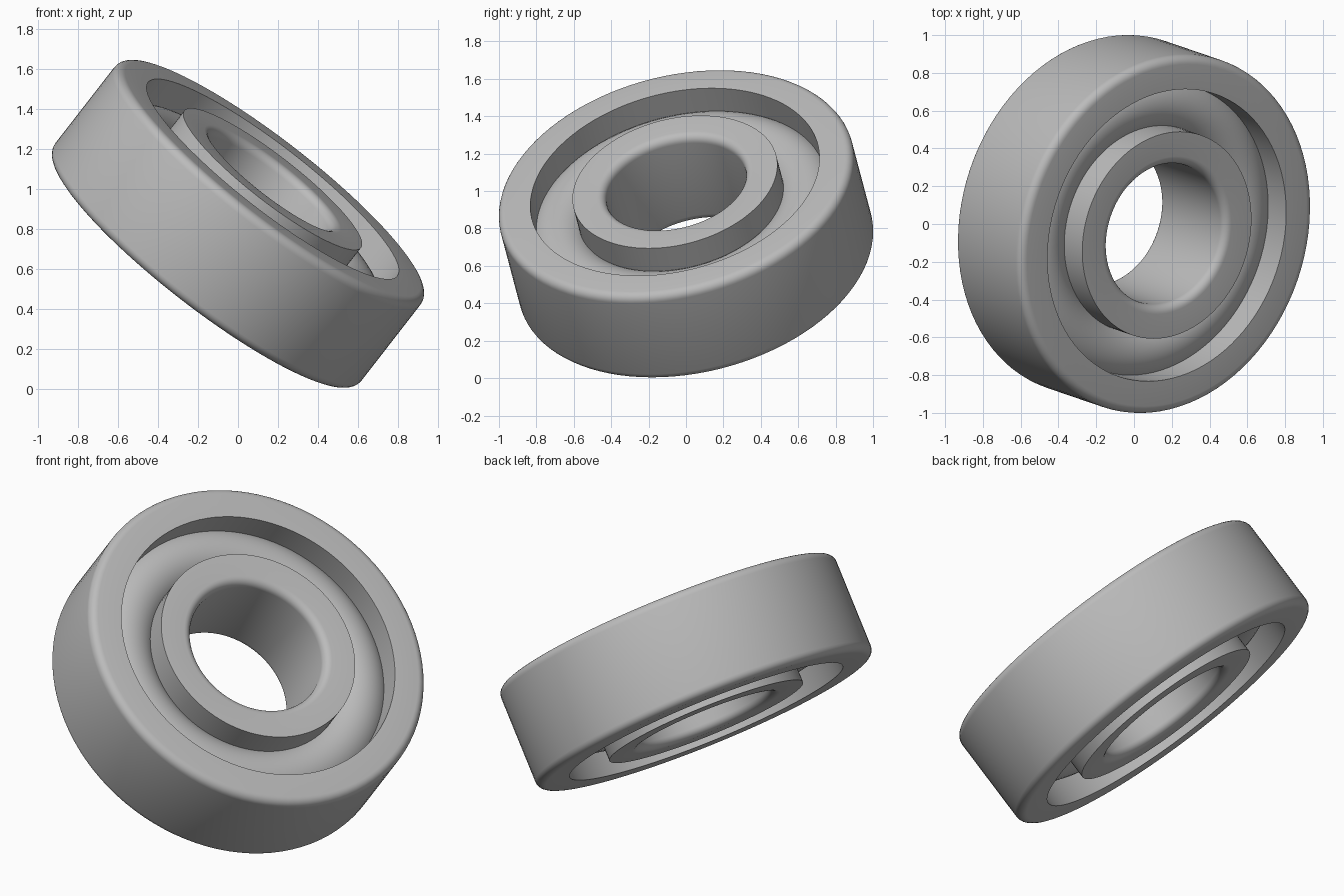
import bpy
import bmesh
import math
from mathutils import Matrix, Vector

if "Cube" in bpy.data.objects:
    bpy.data.objects.remove(bpy.data.objects["Cube"], do_unlink=True)

SEGMENTS = 96
HALF_WIDTH = 0.29
FILLET = 0.045
AXIS = Vector((0.6, -0.205, 0.773)).normalized()
PLACE = Matrix.Translation((0, 0, 0.825)) @ AXIS.to_track_quat("Z", "Y").to_matrix().to_4x4()

steel = bpy.data.materials.new("steel_grey")
steel.use_nodes = True
steel.diffuse_color = (0.5, 0.5, 0.5, 1)
steel.node_tree.nodes["Principled BSDF"].inputs["Base Color"].default_value = (0.5, 0.5, 0.5, 1)


def lathe(name, profile):
    """Revolve a closed (radius, height) profile about the tilted axis."""
    bm = bmesh.new()
    rings = []
    for i in range(SEGMENTS):
        a = 2 * math.pi * i / SEGMENTS
        rings.append([bm.verts.new((r * math.cos(a), r * math.sin(a), z)) for r, z in profile])
    n = len(profile)
    for i, ring in enumerate(rings):
        after = rings[(i + 1) % SEGMENTS]
        for j in range(n):
            k = (j + 1) % n
            bm.faces.new((ring[j], after[j], after[k], ring[k]))
    bmesh.ops.recalc_face_normals(bm, faces=bm.faces)
    mesh = bpy.data.meshes.new(name)
    bm.to_mesh(mesh)
    bm.free()
    mesh.transform(PLACE)
    mesh.materials.append(steel)
    obj = bpy.data.objects.new(name, mesh)
    bpy.context.collection.objects.link(obj)
    bpy.ops.object.select_all(action="DESELECT")
    obj.select_set(True)
    bpy.context.view_layer.objects.active = obj
    bpy.ops.object.shade_smooth_by_angle(angle=math.radians(35))
    return obj


def ring_profile(plain, rounded):
    """Rectangle with sharp corners at one radius, filleted at the other."""
    side = 1 if rounded > plain else -1
    arc = []
    for i in range(7):
        a = math.pi / 2 * i / 6
        arc.append((rounded - side * FILLET * (1 - math.sin(a)),
                    HALF_WIDTH - FILLET * (1 - math.cos(a))))
    upper = [(plain, HALF_WIDTH)] + arc
    return upper + [(r, -z) for r, z in reversed(upper)]


# Outer and inner rings
lathe("outer_ring", ring_profile(0.79, 0.97))
lathe("inner_ring", ring_profile(0.56, 0.382))

# Rounded race filling the gap between the rings
lathe("rolling_race", [(0.675 + 0.175 * math.cos(2 * math.pi * i / 40),
                        0.175 * math.sin(2 * math.pi * i / 40)) for i in range(40)])
